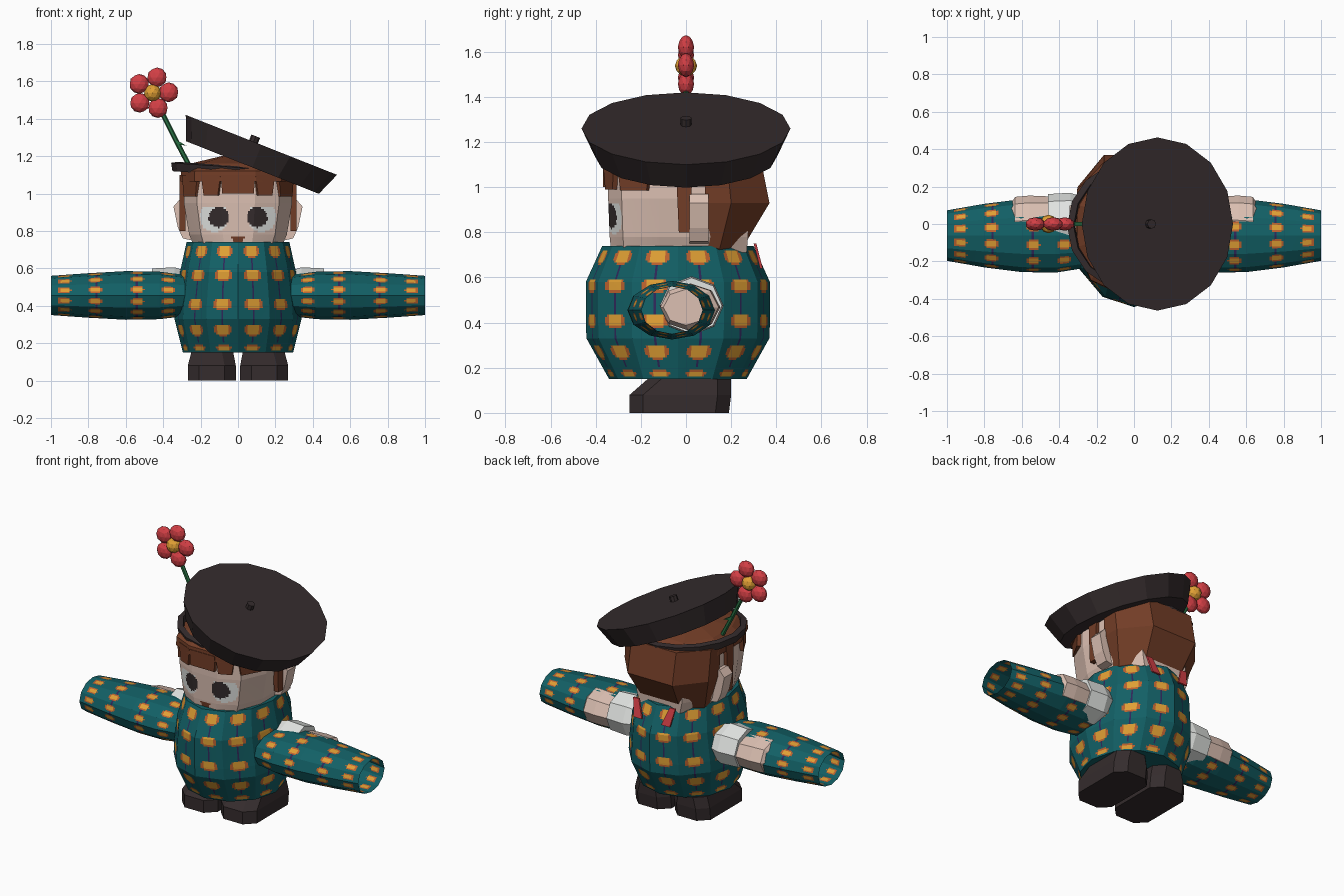
import bpy, bmesh, math
from mathutils import Vector

cube = bpy.data.objects.get("Cube")
if cube:
    bpy.data.objects.remove(cube, do_unlink=True)

COLOURS = {
    "teal": (0.006, 0.115, 0.13), "gold": (0.75, 0.35, 0.035), "rust": (0.5, 0.12, 0.028),
    "purple": (0.028, 0.02, 0.1), "skin": (0.72, 0.53, 0.45), "white": (0.76, 0.78, 0.76),
    "charcoal": (0.035, 0.025, 0.026), "brown": (0.17, 0.047, 0.02),
    "red": (0.65, 0.05, 0.06), "green": (0.021, 0.16, 0.055),
}
MATS = {}
for key, rgb in COLOURS.items():
    m = bpy.data.materials.new(key)
    m.use_nodes = True
    m.diffuse_color = (*rgb, 1)
    bsdf = m.node_tree.nodes["Principled BSDF"]
    bsdf.inputs["Base Color"].default_value = (*rgb, 1)
    bsdf.inputs["Roughness"].default_value = 0.8
    MATS[key] = m


def finish(name, bm, colours, tags=None):
    bmesh.ops.recalc_face_normals(bm, faces=bm.faces)
    mesh = bpy.data.meshes.new(name)
    bm.to_mesh(mesh)
    bm.free()
    for c in colours:
        mesh.materials.append(MATS[c])
    obj = bpy.data.objects.new(name, mesh)
    bpy.context.collection.objects.link(obj)
    return obj


def loft(name, rings, colours, around=1, step=None, rule=None, caps=True):
    """Skin straight-sided rings; rule(centre, fraction along side) picks a colour."""
    fine = []
    for i, ring in enumerate(rings):
        ring = [Vector(p) for p in ring]
        wide = [a.lerp(b, k / around) for a, b in zip(ring, ring[1:] + ring[:1])
                for k in range(around)]
        if fine:
            gap = max((a - b).length for a, b in zip(fine[-1], wide))
            cuts = max(1, round(gap / step)) if step else 1
            last = fine[-1]
            for j in range(1, cuts + 1):
                fine.append([a.lerp(b, j / cuts) for a, b in zip(last, wide)])
        else:
            fine.append(wide)
    bm = bmesh.new()
    rows = [[bm.verts.new(p) for p in row] for row in fine]
    n = len(fine[0])
    for low, high in zip(rows, rows[1:]):
        for k in range(n):
            f = bm.faces.new((low[k], low[(k + 1) % n], high[(k + 1) % n], high[k]))
            if rule:
                colour = rule(f.calc_center_median(), (k % around + 0.5) / around)
                f.material_index = colours.index(colour)
    if caps:
        bm.faces.new(rows[0])
        bm.faces.new(rows[-1])
    return finish(name, bm, colours)


def ellipse(n, centre, ra, rb, axis="z"):
    cx, cy, cz = centre
    out = []
    for k in range(n):
        a = 2 * math.pi * k / n
        u, v = ra * math.cos(a), rb * math.sin(a)
        out.append((cx + u, cy + v, cz) if axis == "z" else (cx, cy + u, cz + v))
    return out


def mirrored(half, z):
    return [(x, y, z) for x, y in half] + [(-x, y, z) for x, y in reversed(half)]


def prism(name, outline, y0, y1, colour):
    return loft(name, [[(x, y, z) for x, z in outline] for y in (y0, y1)], [colour])


# Patterned garment
FABRIC = ["teal", "gold", "rust", "purple"]


def spot(along, across, half_along, half_across):
    a, b = abs(along) / half_along, abs(across) / half_across
    if a ** 3 + b ** 3 > 1:
        return "teal"
    return "gold" if a < 0.8 and b < 0.68 else "rust"


def body_rule(p, s):
    across = (s - 0.5) * 0.2
    row = min((0.69, 0.565, 0.41, 0.27, 0.175), key=lambda z: abs(z - p.z))
    c = spot(p.z - row, across, 0.014 if row < 0.2 else 0.031, 0.056)
    if c == "teal" and abs(across) < 0.006 and 0.2 < p.z < 0.7:
        return "purple"
    return c


def sleeve_rule(p, s):
    x = abs(p.x)
    col = min((0.37, 0.54, 0.76, 0.93), key=lambda c: abs(c - x))
    c = spot((s - 0.5) * 0.08, x - col, 0.021, 0.037)
    if c == "teal" and abs(x - col) < 0.007 and 0.5 < x < 0.8:
        return "purple"
    return c


BODY = [(0.15, 0.295, 0.305), (0.33, 0.34, 0.405), (0.4, 0.335, 0.408),
        (0.58, 0.31, 0.408), (0.74, 0.275, 0.335)]
loft("body_garment", [ellipse(12, (0, -0.036, z), rx, ry) for z, rx, ry in BODY],
     FABRIC, 19, 0.012, body_rule)

SLEEVE = [(0.24, 0.17, 0.105), (0.42, 0.198, 0.127), (0.6, 0.195, 0.13),
          (0.8, 0.17, 0.119), (1.0, 0.135, 0.105)]
for side, tag in ((1, "left"), (-1, "right")):
    loft(tag + "_sleeve",
         [ellipse(12, (side * x, -0.062, 0.455), ry, rz, "x") for x, ry, rz in SLEEVE],
         FABRIC, 9, 0.0125, sleeve_rule, caps=False)

    # Cuff and hand tucked through the back of the sleeve
    loft(tag + "_cuff", [ellipse(8, (side * x, 0.025, 0.475), r, r * 0.92, "x")
                         for x, r in ((0.28, 0.12), (0.34, 0.142), (0.46, 0.135))], ["white"])
    loft(tag + "_hand", [ellipse(8, (side * x, y, 0.468), r, r * 0.8, "x")
                         for x, y, r in ((0.44, 0.025, 0.122), (0.56, 0.02, 0.132),
                                         (0.635, 0.015, 0.13), (0.665, 0, 0.1))], ["skin"])

    # Shoe with a sloping toe
    shoe = []
    for z, x0, x1, y0, y1 in ((0, 0.012, 0.268, -0.25, 0.19), (0.08, 0.012, 0.268, -0.25, 0.2),
                              (0.15, 0.025, 0.25, -0.17, 0.2)):
        c = 0.06
        pts = [(x0 + c, y0), (x1 - c, y0), (x1, y0 + c), (x1, y1 - c),
               (x1 - c, y1), (x0 + c, y1), (x0, y1 - c), (x0, y0 + c)]
        shoe.append([(side * x, y, z) for x, y in pts])
    loft(tag + "_shoe", shoe, ["charcoal"])

    # Ear
    ear = [(0.25, 0.75), (0.295, 0.76), (0.322, 0.82), (0.345, 0.93), (0.31, 0.97), (0.25, 0.97)]
    prism(tag + "_ear", [(side * x, z) for x, z in ear], 0.015, 0.1, "skin")

# Head with painted eyes and mouth
HEAD = [(0.09, -0.345), (0.22, -0.285), (0.29, -0.12), (0.29, 0.1), (0.18, 0.28)]


def head_ring(z, kx, ky=None):
    return mirrored([(x * kx, y * (ky or kx)) for x, y in HEAD], z)


def face_rule(p, s):
    x = abs(p.x)
    if p.y < -0.15:
        if math.hypot((x - 0.102) / 0.055, (p.z - 0.872) / 0.055) < 1:
            return "charcoal"
        if math.hypot((x - 0.128) / 0.077, (p.z - 0.873) / 0.08) < 1 and p.z < 0.93:
            return "white"
        if p.z < 0.765 and x < (p.z - 0.72) * 0.85:
            return "brown"
    return "skin"


loft("head", [head_ring(0.71, 0.8, 0.96), head_ring(0.78, 0.9, 0.98),
              head_ring(0.95, 1), head_ring(1.1, 1)],
     ["skin", "white", "charcoal", "brown"], 15, 0.011, face_rule)

# Hair: crown, back and hanging locks
loft("hair_crown", [head_ring(1.065, 1.06), head_ring(1.12, 1.05),
                    head_ring(1.16, 0.88), head_ring(1.2, 0.3)], ["brown"])
BACK = [(0.69, 0.2, 0.13, 0.12, 0.2), (0.73, 0.24, 0.15, 0.13, 0.25),
        (0.93, 0.3, 0.2, 0.16, 0.37), (1.13, 0.305, 0.18, 0.16, 0.33)]
loft("hair_back", [mirrored([(a, 0.085), (a, y1), (b, y2)], z)
                   for z, a, y1, b, y2 in BACK], ["brown"])


def lock(name, p, q, low, taper):
    p, q = Vector(p), Vector(q)
    mid = (p + q) / 2
    out = Vector((q.y - p.y, p.x - q.x)).normalized()
    if out.dot(mid) < 0:
        out.negate()
    rings = []
    for z, k in ((low, taper), (1.1, 1)):
        a, b = mid.lerp(p, k), mid.lerp(q, k)
        corners = (a - out * 0.01, b - out * 0.01, b + out * 0.022, a + out * 0.022)
        rings.append([(v.x, v.y, z) for v in corners])
    loft(name, rings, ["brown"])


lock("fringe_middle", (-0.09, -0.345), (0.09, -0.345), 1.0, 0.95)
for s, tag in ((1, "left"), (-1, "right")):
    lock(tag + "_fringe", (s * 0.085, -0.345), (s * 0.19, -0.3), 0.99, 0.72)
    lock(tag + "_temple_lock", (s * 0.2, -0.295), (s * 0.28, -0.15), 0.985, 0.8)
    lock(tag + "_sideburn", (s * 0.29, -0.045), (s * 0.29, 0.03), 0.8, 0.65)

# Hat band
band = loft("hat_band", [ellipse(16, (0, 0, z), r, r) for z, r in ((-0.022, 0.335), (0.022, 0.345))],
            ["charcoal"], caps=False)
band.location = (-0.015, -0.01, 1.118)
band.rotation_euler.y = math.radians(4)
band.modifiers.new("Thickness", "SOLIDIFY").thickness = 0.035

# Tilted beret with its nub
TILT = math.radians(21.6)
beret = loft("beret", [ellipse(16, (0, 0, -0.13), 0.382, 0.405),
                       ellipse(16, (0, 0, 0), 0.435, 0.463)], ["charcoal"])
nub = loft("beret_nub", [ellipse(8, (-0.045, 0, z), 0.025, 0.025) for z in (-0.02, 0.032)],
           ["charcoal"])
for obj in (beret, nub):
    obj.location = (0.125, 0, 1.26)
    obj.rotation_euler.y = TILT

# Flower
loft("flower_stem", [ellipse(6, (x, 0, z), 0.015, 0.013)
                     for x, z in ((-0.235, 1.1), (-0.33, 1.28), (-0.43, 1.48))], ["green"])
prism("flower_leaf", [(-0.335, 1.29), (-0.325, 1.265), (-0.275, 1.255)], -0.012, 0.012, "green")


def ball(name, x, z, r, depth, colour):
    bm = bmesh.new()
    bmesh.ops.create_icosphere(bm, subdivisions=2, radius=r)
    bmesh.ops.scale(bm, vec=(1, depth, 1), verts=bm.verts)
    obj = finish(name, bm, [colour])
    obj.location = (x, 0, z)


ball("flower_centre", -0.457, 1.538, 0.047, 1.05, "gold")
for k in range(5):
    a = math.radians(72 * k + 2)
    ball("petal_%d" % (k + 1), -0.457 + 0.086 * math.cos(a), 1.538 + 0.086 * math.sin(a),
         0.053, 0.68, "red")

# Red ribbon tails at the back of the neck
for s, tag, x in ((1, "left", 0.12), (-1, "right", 0.1)):
    tail = [[(s * (x + dx - w), y, z), (s * (x + dx + w), y, z),
             (s * (x + dx + w), y + 0.012, z), (s * (x + dx - w), y + 0.012, z)]
            for dx, w, y, z in ((-0.01, 0.03, 0.328, 0.64), (0.02, 0.02, 0.3, 0.75))]
    loft(tag + "_ribbon", tail, ["red"])
